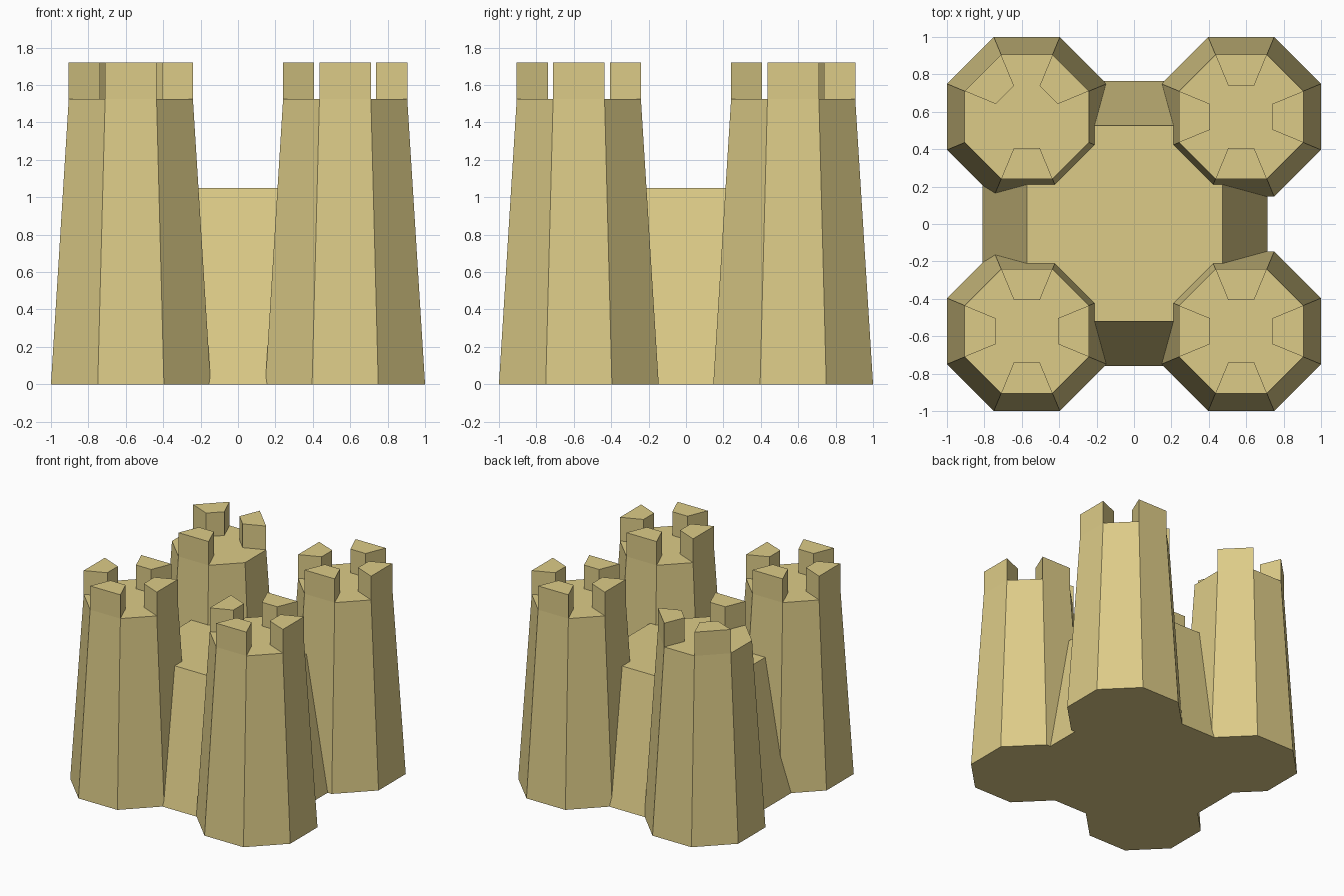
import bpy, bmesh, math
from mathutils import Vector

if "Cube" in bpy.data.objects:
    bpy.data.objects.remove(bpy.data.objects["Cube"])

sand = bpy.data.materials.new("sand")
sand.diffuse_color = (0.72, 0.60, 0.245, 1)
sand.use_nodes = True
sand.node_tree.nodes["Principled BSDF"].inputs["Base Color"].default_value = sand.diffuse_color


def finish(bm, name):
    bmesh.ops.recalc_face_normals(bm, faces=bm.faces)
    me = bpy.data.meshes.new(name)
    bm.to_mesh(me)
    bm.free()
    me.materials.append(sand)
    ob = bpy.data.objects.new(name, me)
    bpy.context.collection.objects.link(ob)


def ring(bm, centre, apothem, z, n):
    # regular polygon whose side i faces the direction i * 360/n
    r = apothem / math.cos(math.pi / n)
    return [bm.verts.new((centre[0] + r * math.cos((2 * i - 1) * math.pi / n),
                          centre[1] + r * math.sin((2 * i - 1) * math.pi / n), z))
            for i in range(n)]


def band(bm, a, b):
    n = len(a)
    return [bm.faces.new((a[i], a[(i + 1) % n], b[(i + 1) % n], b[i])) for i in range(n)]


def tower(name, centre, merlon_sides):
    bm = bmesh.new()
    foot = ring(bm, centre, 0.427, 0, 8)
    rim = ring(bm, centre, 0.332, 1.525, 8)
    inner = ring(bm, centre, 0.166, 1.525, 8)
    bm.faces.new(foot[::-1])
    band(bm, foot, rim)
    walk = band(bm, rim, inner)
    bm.faces.new(inner)
    # merlons rise from chosen segments of the tower top
    for s in merlon_sides:
        out = bmesh.ops.extrude_face_region(bm, geom=[walk[s]])
        vs = [g for g in out["geom"] if isinstance(g, bmesh.types.BMVert)]
        bmesh.ops.translate(bm, vec=Vector((0, 0, 0.195)), verts=vs)
        if walk[s].is_valid:
            bm.faces.remove(walk[s])
    finish(bm, name)


# four corner towers; the back left one has only three merlons
C = 0.573
four = (0, 2, 4, 6)
tower("tower_front_left", (-C, -C), four)
tower("tower_front_right", (C, -C), four)
tower("tower_back_right", (C, C), four)
tower("tower_back_left", (-C, C), (1, 3, 6))

# tapered square keep between the towers, slightly off centre
bm = bmesh.new()
keep_centre = (-0.049, 0.003)
low = ring(bm, keep_centre, 0.762, 0, 4)
high = ring(bm, keep_centre, 0.523, 1.05, 4)
bm.faces.new(low[::-1])
band(bm, low, high)
bm.faces.new(high)
finish(bm, "keep")
